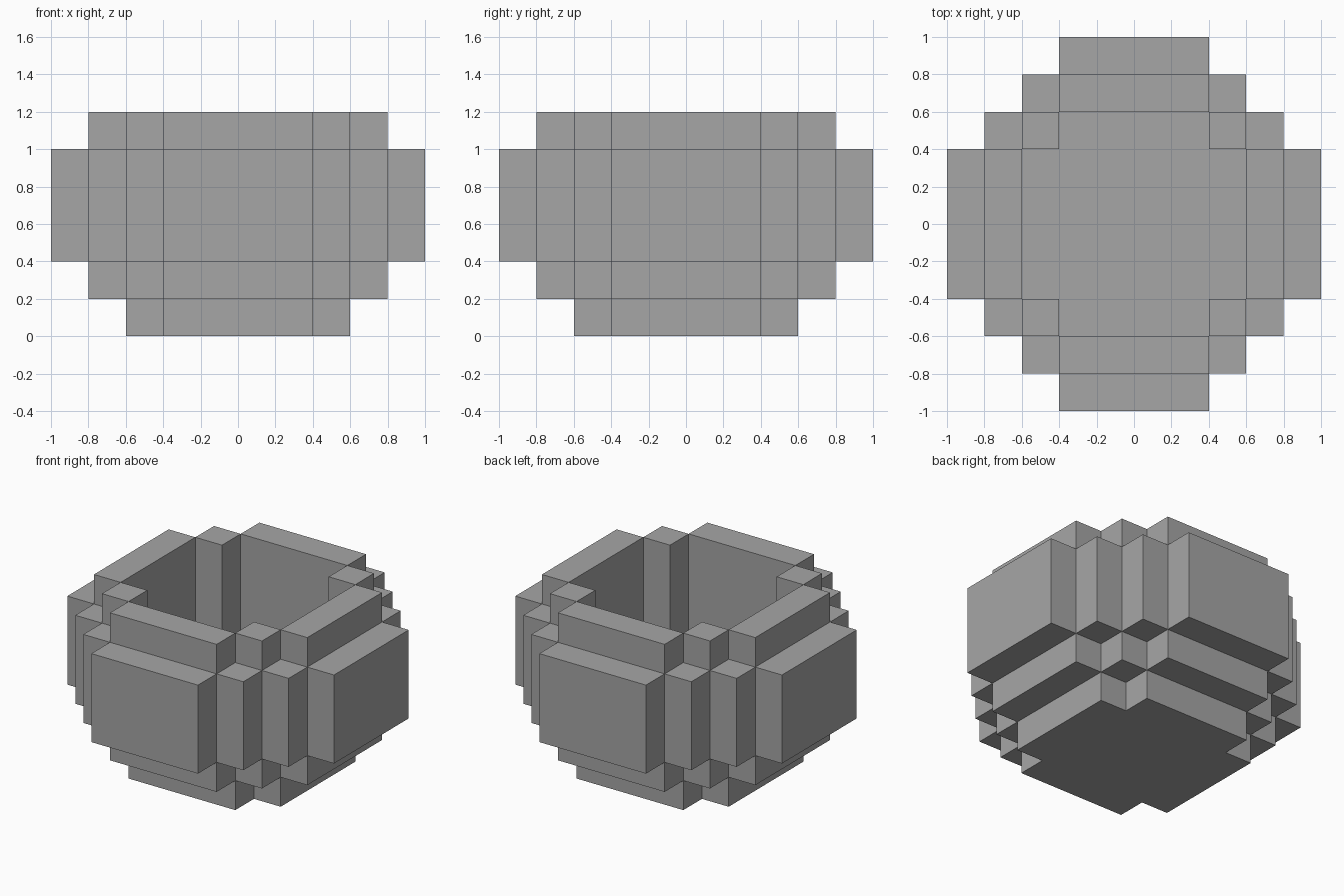
import bpy
import bmesh
from mathutils import Vector

if "Cube" in bpy.data.objects:
    bpy.data.objects.remove(bpy.data.objects["Cube"], do_unlink=True)

# Grey material
grey = bpy.data.materials.new("stone grey")
grey.use_nodes = True
colour = (0.38, 0.38, 0.38, 1.0)
grey.diffuse_color = colour
bsdf = next(n for n in grey.node_tree.nodes if n.type == 'BSDF_PRINCIPLED')
bsdf.inputs["Base Color"].default_value = colour
bsdf.inputs["Roughness"].default_value = 0.8

# Block boundaries across the pot and up its height
CUTS = [-1.0, -0.8, -0.6, -0.4, 0.4, 0.6, 0.8, 1.0]
LEVELS = [0.0, 0.2, 0.4, 1.0, 1.2]
# Per level: outer and inner size in steps from the central block
LAYERS = [(1, -1),   # floor
          (2, 1),    # lower ring
          (3, 1),    # belly
          (2, 1)]    # rim


def solid(i, j, k):
    """True where the stepped wall or floor fills the block."""
    if not 0 <= k < len(LAYERS):
        return False
    outer, inner = LAYERS[k]
    return inner < abs(i - 3) + abs(j - 3) <= outer


def add_face(bm, cell, axis, side):
    """Add one outward-facing side of a block."""
    grids = (CUTS, CUTS, LEVELS)
    u, v = (axis + 1) % 3, (axis + 2) % 3
    corners = [(0, 0), (1, 0), (1, 1), (0, 1)]
    if side == 0:
        corners.reverse()
    verts = []
    for a, b in corners:
        p = Vector()
        p[axis] = grids[axis][cell[axis] + side]
        p[u] = grids[u][cell[u] + a]
        p[v] = grids[v][cell[v] + b]
        verts.append(bm.verts.new(p))
    bm.faces.new(verts)


# Pot body: only the exposed sides of the blocks
bm = bmesh.new()
for i in range(7):
    for j in range(7):
        for k in range(len(LAYERS)):
            if not solid(i, j, k):
                continue
            for axis in range(3):
                for side in (0, 1):
                    near = [i, j, k]
                    near[axis] += 1 if side else -1
                    if not solid(*near):
                        add_face(bm, (i, j, k), axis, side)
bmesh.ops.remove_doubles(bm, verts=bm.verts[:], dist=0.001)

mesh = bpy.data.meshes.new("pot_body")
bm.to_mesh(mesh)
bm.free()
mesh.materials.append(grey)
pot = bpy.data.objects.new("pot_body", mesh)
bpy.context.collection.objects.link(pot)
